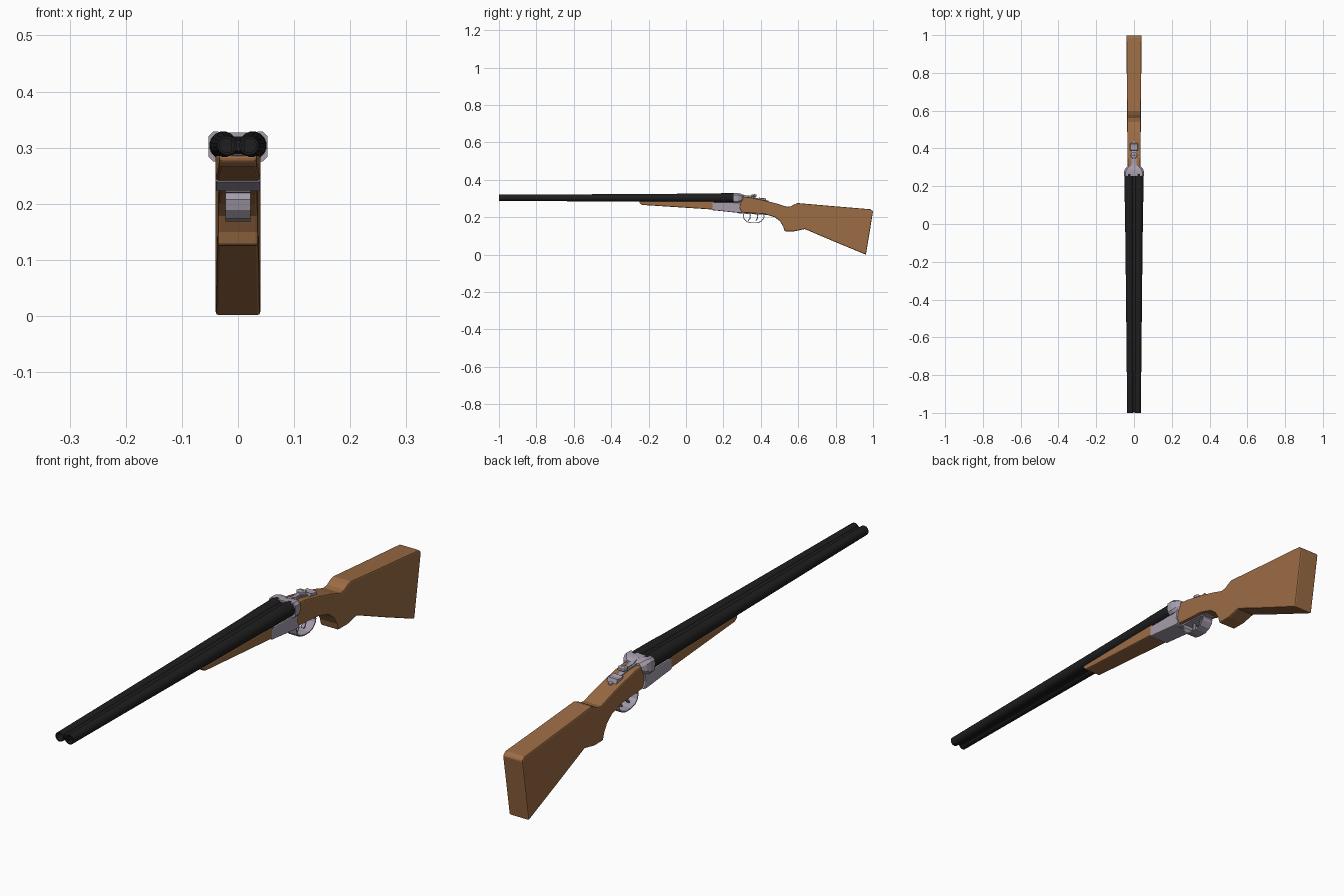
import bpy, bmesh, math
from mathutils import Vector


def material(name, rgb):
    m = bpy.data.materials.new(name)
    m.diffuse_color = (*rgb, 1)
    return m


WOOD = material("walnut wood", (0.33, 0.15, 0.058))
STEEL = material("silver steel", (0.38, 0.34, 0.41))
BLACK = material("blued black", (0.013, 0.013, 0.014))


def finish(name, bm, mat, bevel=0, smooth=False):
    bmesh.ops.recalc_face_normals(bm, faces=bm.faces)
    me = bpy.data.meshes.new(name)
    bm.to_mesh(me)
    bm.free()
    ob = bpy.data.objects.new(name, me)
    bpy.context.collection.objects.link(ob)
    me.materials.append(mat)
    if bevel:
        mod = ob.modifiers.new("bevel", "BEVEL")
        mod.width = bevel
        mod.segments = 2
        mod.limit_method = "ANGLE"
        mod.angle_limit = math.radians(50)
    if smooth:
        bpy.ops.object.select_all(action="DESELECT")
        ob.select_set(True)
        bpy.context.view_layer.objects.active = ob
        bpy.ops.object.shade_smooth_by_angle(angle=math.radians(35))
    return ob


def loft(name, rings, mat, bevel=0, smooth=False):
    """Skin a list of equal-length point rings and cap both ends."""
    bm = bmesh.new()
    vs = [[bm.verts.new(p) for p in r] for r in rings]
    n = len(vs[0])
    for a, b in zip(vs, vs[1:]):
        for i in range(n):
            bm.faces.new((a[i], a[(i + 1) % n], b[(i + 1) % n], b[i]))
    bm.faces.new(vs[0])
    bm.faces.new(vs[-1])
    return finish(name, bm, mat, bevel, smooth)


def slab(name, profile, width, mat, bevel=0):
    """Extrude a side (y, z) profile across x; width(y) is the half width."""
    w = width if callable(width) else (lambda y: width)
    return loft(name, [[(s * w(y), y, z) for y, z in profile] for s in (-1, 1)], mat, bevel)


def ribbon(name, path, half, thick, mat):
    """Flat strip following a side (y, z) path."""
    pts = [Vector(p) for p in path]
    rings = []
    for i, p in enumerate(pts):
        t = (pts[min(i + 1, len(pts) - 1)] - pts[max(i - 1, 0)]).normalized()
        o = Vector((-t.y, t.x)) * thick / 2
        a, b = p + o, p - o
        rings.append([(-half, *a), (half, *a), (half, *b), (-half, *b)])
    return loft(name, rings, mat)


# Butt stock with pistol grip
slab("butt_stock", [
    (0.285, 0.312), (0.34, 0.307), (0.42, 0.29), (0.49, 0.272), (0.54, 0.256), (0.562, 0.259),
    (0.578, 0.269), (0.597, 0.276), (0.78, 0.26), (0.985, 0.243), (1.0, 0.232), (0.962, 0.0),
    (0.80, 0.067), (0.635, 0.137), (0.58, 0.125), (0.527, 0.125), (0.52, 0.15), (0.503, 0.178),
    (0.475, 0.2), (0.42, 0.217), (0.285, 0.226)],
    lambda y: 0.034 + 0.006 * (y - 0.285) / 0.7, WOOD, 0.005)

# Fore-end under the barrels
slab("fore_end", [(-0.25, 0.287), (-0.25, 0.277), (-0.235, 0.266), (0.15, 0.241), (0.15, 0.287)],
     lambda y: 0.034 + 0.006 * (y + 0.25) / 0.4, WOOD, 0.006)

# Barrels: tapered tubes with hollow muzzles, converging to the front
SIDES = 16
for side, s in (("left", -1), ("right", 1)):
    rings = []
    for y, x, z, r in ((-0.9, 0.0198, 0.304, 0.013), (-1.0, 0.0195, 0.304, 0.013),
                       (-1.0, 0.0195, 0.304, 0.0172), (-0.68, 0.0212, 0.304, 0.0185),
                       (-0.3, 0.0232, 0.304, 0.0205), (0.08, 0.0252, 0.304, 0.0230),
                       (0.14, 0.0255, 0.304, 0.0247), (0.265, 0.0262, 0.304, 0.0252)):
        rings.append([(s * x + r * math.cos(a), y, z + r * math.sin(a))
                      for a in (2 * math.pi * (i + 0.5) / SIDES for i in range(SIDES))])
    loft(side + "_barrel", rings, BLACK, smooth=True)

# Rib joining the barrels
slab("barrel_rib", [(-0.995, 0.294), (-0.995, 0.314), (0.265, 0.320), (0.265, 0.288)], 0.012, BLACK)

# Receiver body
slab("receiver", [(0.138, 0.279), (0.138, 0.238), (0.16, 0.236), (0.285, 0.223), (0.300, 0.226),
                  (0.288, 0.25), (0.292, 0.275), (0.302, 0.300), (0.296, 0.315), (0.258, 0.315),
                  (0.258, 0.279)], 0.0405, STEEL, 0.004)


# Breech block with rounded shoulders narrowing into the tang
def shoulder(y, w, z0, z1, c):
    half = [(0.012, z1 - 0.002), (w - c, z1), (w, z1 - c), (w, z0 + c), (w - c, z0)]
    return [(x, y, z) for x, z in half] + [(-x, y, z) for x, z in reversed(half)]


loft("breech_block", [shoulder(0.255, 0.053, 0.275, 0.329, 0.009),
                      shoulder(0.278, 0.053, 0.275, 0.329, 0.009),
                      shoulder(0.293, 0.047, 0.280, 0.326, 0.011),
                      shoulder(0.306, 0.034, 0.288, 0.318, 0.010)], STEEL)

# Top tang, opening lever and safety catch
slab("top_tang", [(0.29, 0.318), (0.34, 0.312), (0.44, 0.289), (0.44, 0.28), (0.29, 0.29)],
     lambda y: 0.016 - 0.010 * (y - 0.29) / 0.15, STEEL)
slab("opening_lever", [(0.28, 0.328), (0.32, 0.317), (0.345, 0.316), (0.365, 0.324), (0.376, 0.320),
                       (0.372, 0.308), (0.345, 0.304), (0.28, 0.306)], 0.008, STEEL, 0.002)
loft("lever_thumb_pad", [[(x, y, z) for x, y in ((-0.01, 0.35), (0.01, 0.35), (0.018, 0.362),
                                                 (0.012, 0.378), (-0.012, 0.378), (-0.018, 0.362))]
                         for z in (0.312, 0.322)], STEEL, 0.002)
slab("safety_catch", [(0.388, 0.295), (0.392, 0.306), (0.402, 0.302), (0.415, 0.302), (0.424, 0.304),
                      (0.43, 0.288)], 0.02, STEEL, 0.002)

# Trigger plate, guard and the two triggers
slab("trigger_plate", [(0.28, 0.23), (0.42, 0.222), (0.44, 0.212), (0.42, 0.213), (0.28, 0.221)],
     0.022, STEEL)
ribbon("trigger_guard", [(0.312, 0.224), (0.306, 0.208), (0.311, 0.19), (0.325, 0.176), (0.35, 0.17),
                         (0.38, 0.17), (0.402, 0.178), (0.415, 0.193), (0.418, 0.205), (0.412, 0.22)],
       0.022, 0.004, STEEL)
for name, y in (("front_trigger", 0.335), ("rear_trigger", 0.375)):
    ribbon(name, [(y + 0.004, 0.225), (y + 0.009, 0.208), (y + 0.007, 0.194), (y - 0.002, 0.182)],
           0.006, 0.005, STEEL)
